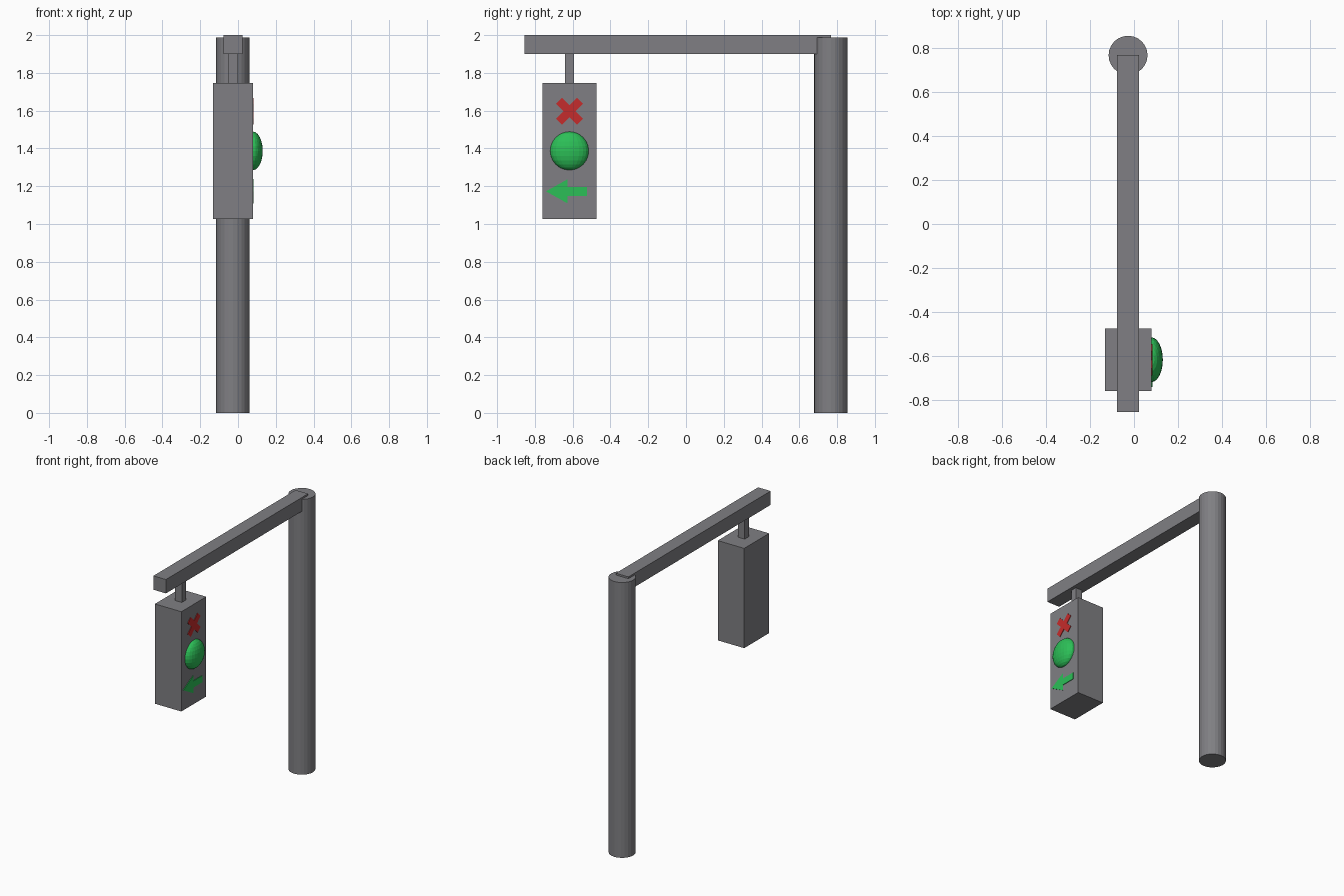
import bpy, math

if "Cube" in bpy.data.objects:
    bpy.data.objects.remove(bpy.data.objects["Cube"])

CX, LY = -0.027, -0.617      # shared centre line and lamp centre
FACE = 0.079                 # front plane of the signal box


def material(name, rgb):
    m = bpy.data.materials.new(name)
    m.diffuse_color = (*rgb, 1)
    m.use_nodes = True
    m.node_tree.nodes["Principled BSDF"].inputs["Base Color"].default_value = m.diffuse_color
    return m


red = material("red", (0.56, 0.025, 0.025))
green = material("green", (0.025, 0.52, 0.095))
dark = material("dark_grey", (0.215, 0.213, 0.228))


def box(name, lo, hi):
    bpy.ops.mesh.primitive_cube_add(size=1, location=[(a + b) / 2 for a, b in zip(lo, hi)])
    o = bpy.context.object
    o.name = name
    o.scale = [b - a for a, b in zip(lo, hi)]
    bpy.ops.object.transform_apply(location=False, rotation=False, scale=True)
    o.data.materials.append(dark)
    return o


def plate(name, outline, z, mat, x0=FACE - 0.005, x1=FACE + 0.004):
    """Extrude a (y, z) outline along x on the face of the signal box."""
    n = len(outline)
    verts = [(x, LY + a, z + b) for x in (x0, x1) for a, b in outline]
    faces = [tuple(reversed(range(n))), tuple(range(n, 2 * n))]
    faces += [(i, (i + 1) % n, n + (i + 1) % n, n + i) for i in range(n)]
    me = bpy.data.meshes.new(name)
    me.from_pydata(verts, [], faces)
    me.materials.append(mat)
    o = bpy.data.objects.new(name, me)
    bpy.context.collection.objects.link(o)
    return o


# pole
bpy.ops.mesh.primitive_cylinder_add(vertices=24, radius=0.0885, depth=1.987,
                                    location=(CX, 0.767, 1.987 / 2))
pole = bpy.context.object
pole.name = "pole"
pole.data.materials.append(dark)

# overhead arm, hanger and signal box
box("arm", (CX - 0.05, -0.855, 1.9), (CX + 0.05, 0.767, 2.0))
box("hanger", (CX - 0.026, LY - 0.023, 1.74), (CX + 0.026, LY + 0.023, 1.91))
box("signal_box", (-0.132, LY - 0.142, 1.026), (FACE, LY + 0.142, 1.746))

# domed round lamp
bpy.ops.mesh.primitive_uv_sphere_add(segments=24, ring_count=12, radius=1,
                                     location=(FACE, LY, 1.387))
lamp = bpy.context.object
lamp.name = "round_lamp"
lamp.scale = (0.052, 0.102, 0.102)
lamp.data.materials.append(green)

# cross sign: plus outline turned by 45 degrees
L, T = 0.078, 0.022
cross = []
for k in range(4):
    c, s = math.cos(math.pi / 4 + k * math.pi / 2), math.sin(math.pi / 4 + k * math.pi / 2)
    cross += [(a * c - b * s, a * s + b * c) for a, b in ((L, -T), (L, T), (T, T))]
plate("cross_sign", cross, 1.597, red)

# arrow sign
arrow = [(-0.124, 0), (-0.01, -0.064), (-0.01, -0.024), (0.093, -0.024),
         (0.093, 0.024), (-0.01, 0.024), (-0.01, 0.064)]
plate("arrow_sign", arrow, 1.173, green)
